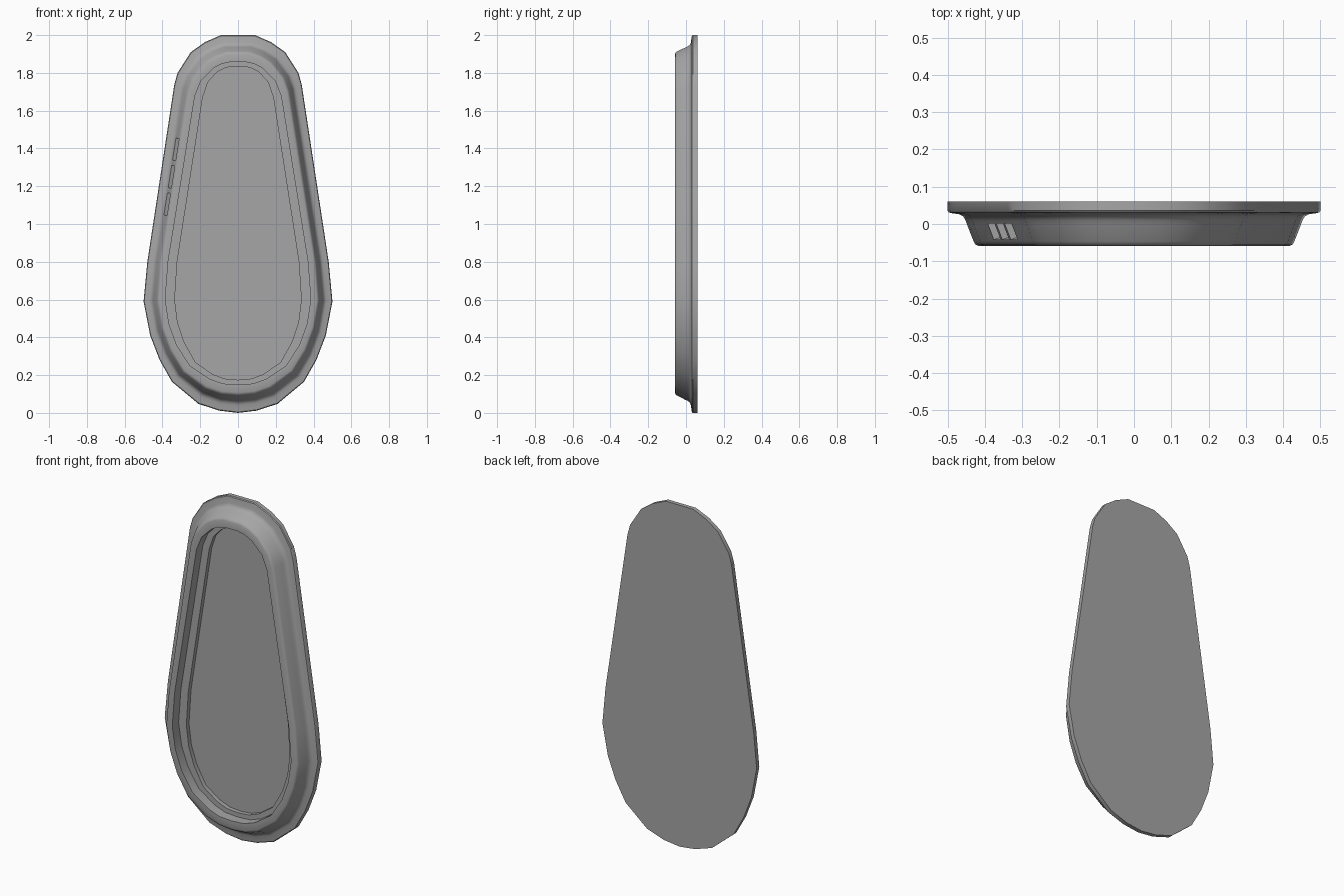
import bpy, bmesh, math
from mathutils import Vector, Matrix

if "Cube" in bpy.data.objects:
    bpy.data.objects.remove(bpy.data.objects["Cube"])

# Right halves of the outlines (x, z), from the top round to the bottom centre
OUTER = [(.09, 2.0), (.175, 1.963), (.25, 1.91), (.32, 1.80), (.337, 1.74), (.48, .80), (.5, .59),
         (.465, .41), (.415, .28), (.35, .165), (.21, .048), (.1, .012), (0, 0)]
LEDGE = [(.04, 1.858), (.085, 1.848), (.13, 1.825), (.195, 1.76), (.228, 1.68), (.37, .80), (.385, .60),
         (.365, .47), (.325, .36), (.255, .25), (.15, .18), (.08, .155), (0, .15)]
FLOOR = [(.04, 1.833), (.07, 1.825), (.11, 1.805), (.16, 1.75), (.187, 1.67), (.322, .80), (.335, .60),
         (.32, .48), (.285, .375), (.225, .268), (.135, .205), (.07, .181), (0, .175)]


def blend(a, b, t):
    return [(p[0] + (q[0] - p[0]) * t, p[1] + (q[1] - p[1]) * t) for p, q in zip(a, b)]


def ring(bm, half, y):
    """Closed loop of vertices from a mirrored half outline."""
    pts = half + [(-x, z) for x, z in reversed(half[:-1])]
    return [bm.verts.new((x, y, z)) for x, z in pts]


# Cross-section: inset from outer edge (0) to recess wall (1), and depth
SECTION = [(0, .06), (0, .036), (.03, .031), (.10, .029), (.27, .026), (.36, .021), (.42, .010),
           (.46, -.003), (.61, -.047), (.65, -.055), (.72, -.059), (1, -.059), (1, 0)]

grey = bpy.data.materials.new("mid grey")
grey.diffuse_color = (.38, .38, .38, 1)
grey.use_nodes = True
grey.node_tree.nodes["Principled BSDF"].inputs["Base Color"].default_value = grey.diffuse_color

# Shell: flange, sloped wall, rim, ledge and sunken floor
bm = bmesh.new()
rings = [ring(bm, blend(OUTER, LEDGE, t), y) for t, y in SECTION]
rings += [ring(bm, FLOOR, 0), ring(bm, FLOOR, .025)]
n = len(rings[0])
for a, b in zip(rings, rings[1:]):
    for i in range(n):
        j = (i + 1) % n
        bm.faces.new((a[i], a[j], b[j], b[i]))
bm.faces.new(rings[0])
bm.faces.new(rings[-1])
bmesh.ops.recalc_face_normals(bm, faces=bm.faces)
mesh = bpy.data.meshes.new("recessed_panel")
bm.to_mesh(mesh)
bm.free()
mesh.materials.append(grey)
panel = bpy.data.objects.new("recessed_panel", mesh)
bpy.context.collection.objects.link(panel)

# Three slots cut along the straight left wall
mid = blend(OUTER, LEDGE, .53)
top, low = (Vector((-mid[k][0], -.02, mid[k][1])) for k in (4, 5))
along = (top - low).normalized()
out = Vector((-along.z, -.36 * along.z, along.x))
out = (out - along * out.dot(along)).normalized()
across = along.cross(out)
bm = bmesh.new()
for z in (1.105, 1.25, 1.395):
    c = low.lerp(top, (z - low.z) / (top.z - low.z))
    frame = Matrix((along, out, across)).transposed().to_4x4()
    bmesh.ops.create_cube(bm, size=1, matrix=Matrix.Translation(c) @ frame
                          @ Matrix.Diagonal((.118, .036, .046, 1)))
bmesh.ops.recalc_face_normals(bm, faces=bm.faces)
cut_mesh = bpy.data.meshes.new("slot_cutter")
bm.to_mesh(cut_mesh)
bm.free()
cut_mesh.materials.append(grey)
cutter = bpy.data.objects.new("slot_cutter", cut_mesh)
bpy.context.collection.objects.link(cutter)
cutter.hide_render = True

bpy.context.view_layer.objects.active = panel
panel.select_set(True)
mod = panel.modifiers.new("slots", 'BOOLEAN')
mod.operation = 'DIFFERENCE'
mod.solver = 'EXACT'
mod.object = cutter
bpy.ops.object.modifier_apply(modifier=mod.name)
bpy.data.objects.remove(cutter)

# Soft shading with crisp edges
bpy.ops.object.shade_smooth_by_angle(angle=math.radians(35))
